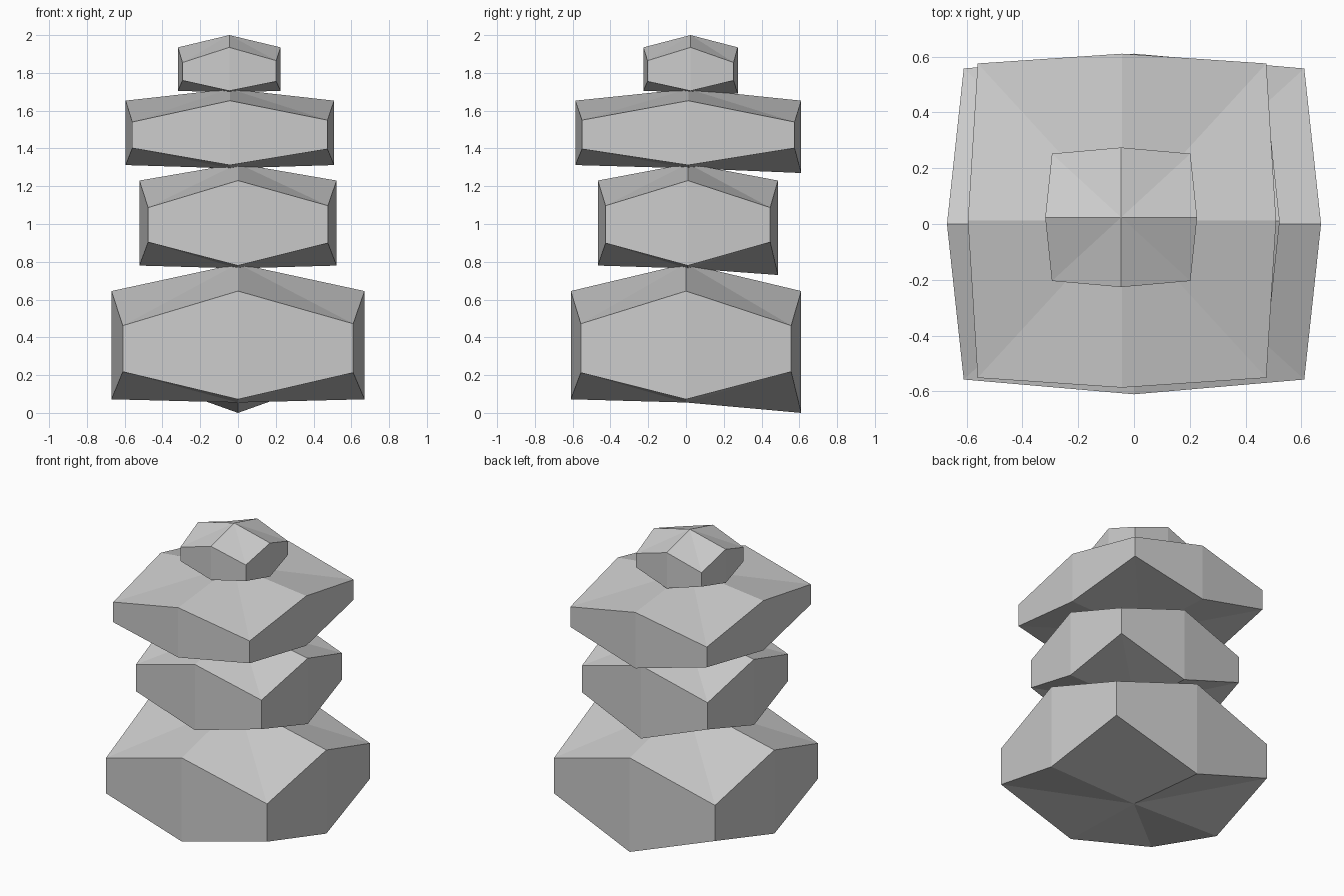
import bpy, bmesh

if "Cube" in bpy.data.objects:
    bpy.data.objects.remove(bpy.data.objects["Cube"])


def stone(name, centre, mid, corner, top, bottom, back_dip):
    """Eight-sided faceted stone. top / bottom = heights of (apex, edge middles, corners)."""
    cx, cy = centre
    (mx, my), (kx, ky) = mid, corner
    ring = [(-kx, -ky), (0, -my), (kx, -ky), (mx, 0),
            (kx, ky), (0, my), (-kx, ky), (-mx, 0)]
    bm = bmesh.new()
    uppers, lowers = [], []
    for i, (x, y) in enumerate(ring):
        zt = top[1] if i % 2 else top[2]
        zb = bottom[1] if i % 2 else bottom[2]
        if i == 5:               # back edge middle hangs lower
            zb = back_dip
        elif i == 2:             # slightly uneven front right corner
            zt += 0.01
            zb -= 0.005
        uppers.append(bm.verts.new((cx + x, cy + y, zt)))
        lowers.append(bm.verts.new((cx + x, cy + y, zb)))
    peak = bm.verts.new((cx, cy, top[0]))
    base = bm.verts.new((cx, cy, bottom[0]))
    for i in range(8):
        j = (i + 1) % 8
        bm.faces.new((lowers[i], lowers[j], uppers[j], uppers[i]))
        bm.faces.new((uppers[i], uppers[j], peak))
        bm.faces.new((lowers[j], lowers[i], base))
    bmesh.ops.recalc_face_normals(bm, faces=bm.faces)
    mesh = bpy.data.meshes.new(name)
    bm.to_mesh(mesh)
    bm.free()
    bpy.context.collection.objects.link(bpy.data.objects.new(name, mesh))


# Stack of stones, bottom to top
stone("base_stone", (0, 0), (0.67, 0.61), (0.61, 0.557),
      (0.79, 0.645, 0.462), (0.055, 0.072, 0.218), 0.0)
stone("second_stone", (0, 0.01), (0.522, 0.477), (0.476, 0.436),
      (1.32, 1.23, 1.087), (0.765, 0.78, 0.904), 0.73)
stone("third_stone", (-0.043, 0.012), (0.552, 0.598), (0.517, 0.563),
      (1.715, 1.653, 1.54), (1.295, 1.312, 1.402), 1.27)
stone("top_stone", (-0.046, 0.024), (0.272, 0.25), (0.248, 0.228),
      (2.0, 1.935, 1.855), (1.697, 1.705, 1.76), 1.69)
